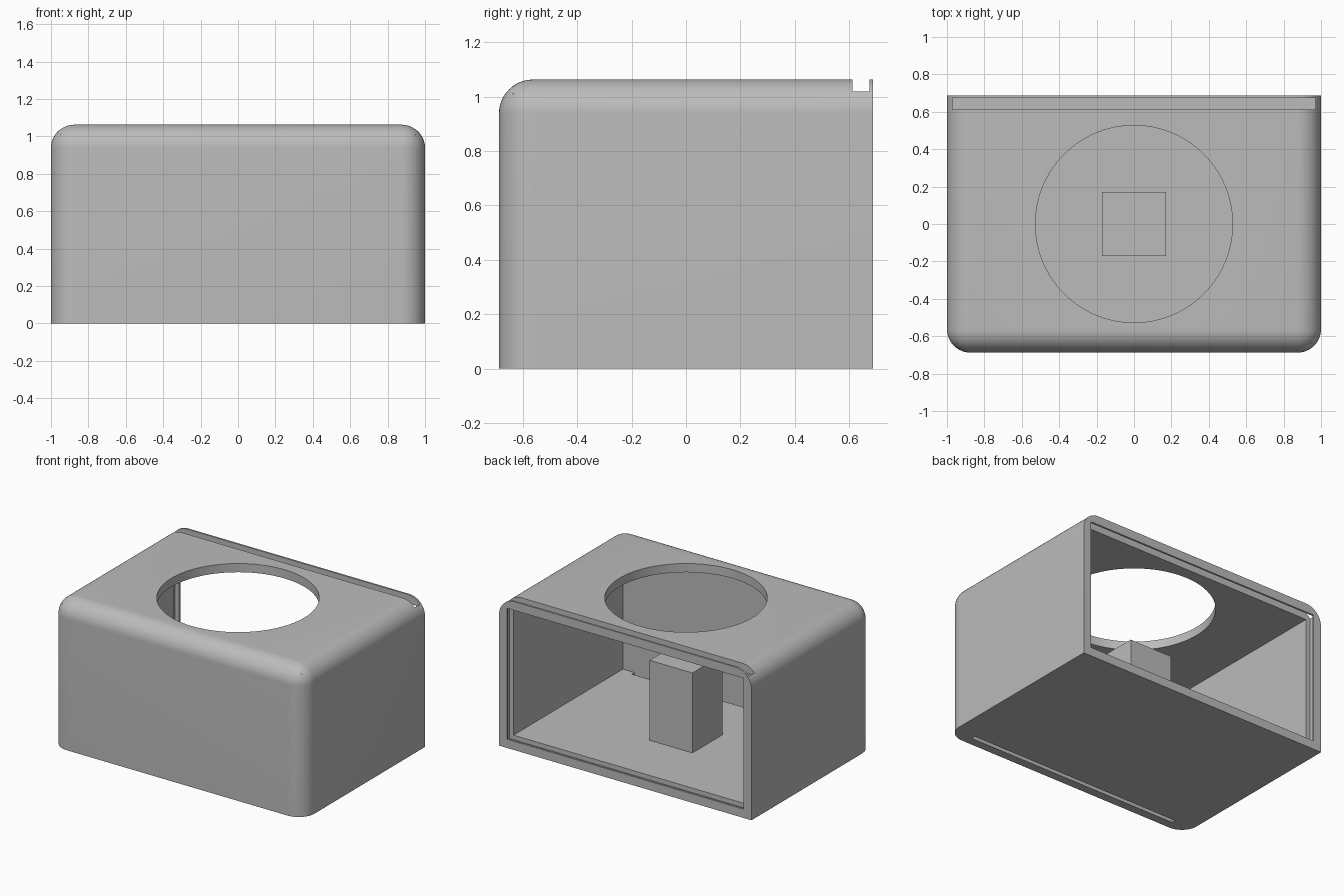
import bpy, bmesh
from mathutils import Matrix, Vector

if "Cube" in bpy.data.objects:
    bpy.data.objects.remove(bpy.data.objects["Cube"], do_unlink=True)

HALF_X, HALF_Y, HEIGHT = 1.0, 0.6875, 1.0625
WALL, ROUND = 0.0625, 0.125

grey = bpy.data.materials.new("plain_grey")
grey.use_nodes = True
colour = (0.5, 0.5, 0.5, 1)
grey.diffuse_color = colour
grey.node_tree.nodes["Principled BSDF"].inputs["Base Color"].default_value = colour


def add_object(name, bm):
    bmesh.ops.recalc_face_normals(bm, faces=bm.faces)
    mesh = bpy.data.meshes.new(name)
    bm.to_mesh(mesh)
    bm.free()
    mesh.materials.append(grey)
    obj = bpy.data.objects.new(name, mesh)
    bpy.context.collection.objects.link(obj)
    return obj


def box_mesh(low, high):
    low, high = Vector(low), Vector(high)
    bm = bmesh.new()
    place = Matrix.Translation((low + high) / 2) @ Matrix.Diagonal((*(high - low), 1))
    bmesh.ops.create_cube(bm, size=1, matrix=place)
    return bm


def cut(target, cutter):
    mod = target.modifiers.new(cutter.name, "BOOLEAN")
    mod.operation, mod.solver, mod.object = "DIFFERENCE", "EXACT", cutter
    bpy.context.view_layer.objects.active = target
    bpy.ops.object.modifier_apply(modifier=mod.name)
    bpy.data.objects.remove(cutter, do_unlink=True)


# Housing: rounded along the top sides, top front and upright front edges
bm = box_mesh((-HALF_X, -HALF_Y, 0), (HALF_X, HALF_Y, HEIGHT))


def is_rounded(edge):
    mid = (edge.verts[0].co + edge.verts[1].co) / 2
    on_side, on_front = abs(mid.x) > 0.9, mid.y < -0.6
    on_top = mid.z > 1
    return on_side + on_front + on_top == 2


bmesh.ops.bevel(bm, geom=[e for e in bm.edges if is_rounded(e)], offset=ROUND,
                offset_type="OFFSET", segments=12, profile=0.5, affect="EDGES")
housing = add_object("housing", bm)

# Cavity, open at the back
inner_x, inner_y, inner_z = HALF_X - WALL, HALF_Y - WALL, HEIGHT - WALL
cut(housing, add_object("cavity_cutter", box_mesh(
    (-inner_x, -inner_y, WALL), (inner_x, 1, inner_z))))

# Slot for a sliding back panel, entering from the top
cut(housing, add_object("panel_slot_cutter", box_mesh(
    (-0.97, 0.612, 0.03), (0.97, 0.674, 1.3))))

# Narrow slit through the floor along the front wall
cut(housing, add_object("floor_slit_cutter", box_mesh(
    (-0.845, -inner_y, -0.1), (0.845, -0.595, 0.1))))

# Tiny openings at the two upper front corners
for side in (-1, 1):
    xs = sorted((side * 0.9, side * 0.949))
    cut(housing, add_object("corner_cutter", box_mesh(
        (xs[0], -0.636, 0.95), (xs[1], -0.58, 1.011))))

# Round opening in the top
bm = bmesh.new()
bmesh.ops.create_cone(bm, cap_ends=True, segments=96, radius1=0.527, radius2=0.527,
                      depth=0.3, matrix=Matrix.Translation((0, 0, HEIGHT)))
cut(housing, add_object("round_opening_cutter", bm))

# Pedestal standing on the floor inside
add_object("pedestal", box_mesh((-0.17, -0.17, WALL - 0.01), (0.17, 0.17, 0.635)))

# Smooth rounded edges, crisp corners
bpy.ops.object.select_all(action="DESELECT")
housing.select_set(True)
bpy.context.view_layer.objects.active = housing
bpy.ops.object.shade_smooth_by_angle(angle=0.52)
